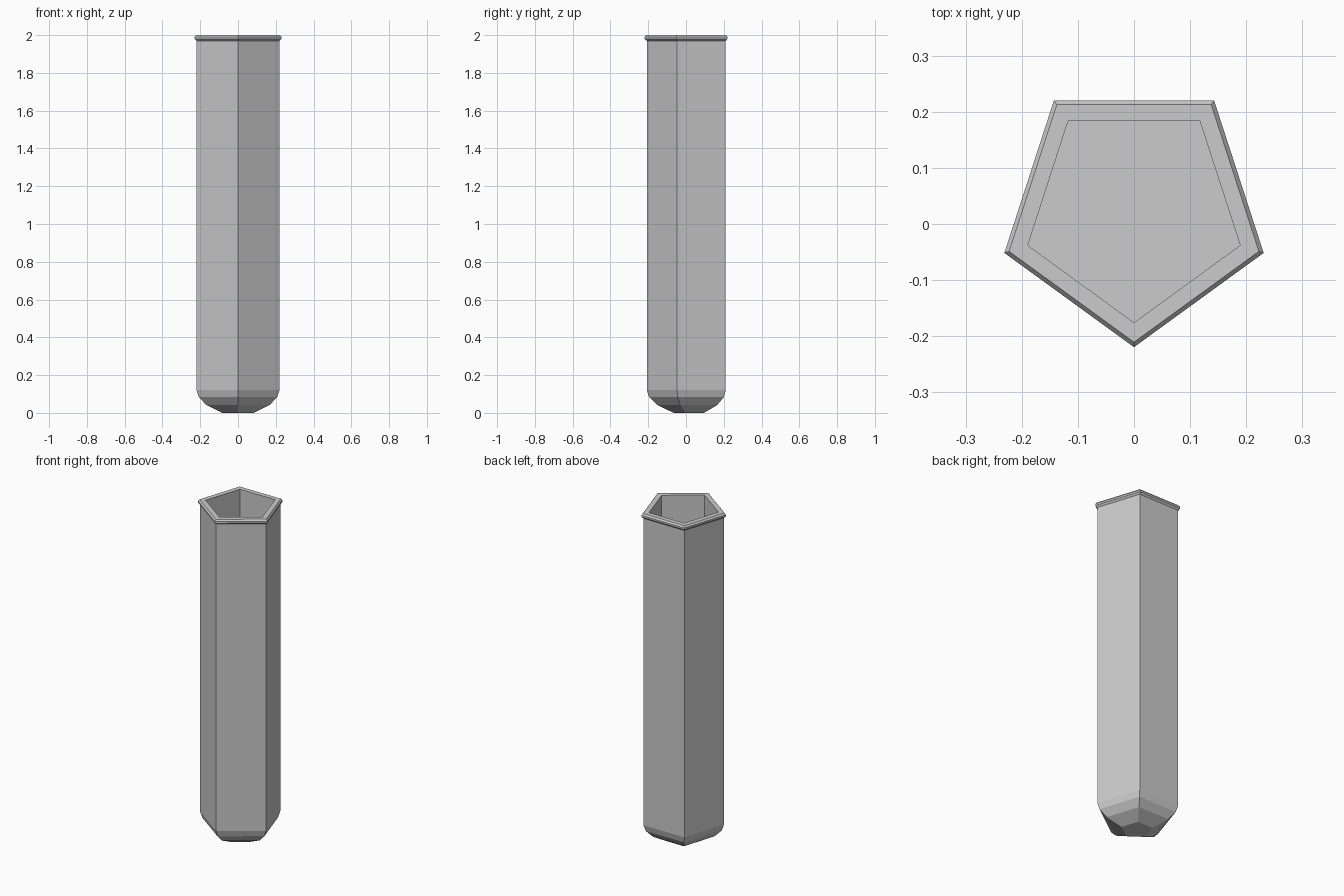
import bpy, bmesh, math

if "Cube" in bpy.data.objects:
    bpy.data.objects.remove(bpy.data.objects["Cube"])

SIDES = 5
CY = 0.0235  # pentagon centre, so the bounds are centred on y = 0


def lathe(name, profile, cap_start=True, cap_end=True):
    """Loft a five-sided shell through (corner radius, height) rings."""
    bm = bmesh.new()
    rings = []
    for r, z in profile:
        ring = []
        for k in range(SIDES):
            a = -math.pi / 2 + 2 * math.pi * k / SIDES
            ring.append(bm.verts.new((r * math.cos(a), CY + r * math.sin(a), z)))
        rings.append(ring)
    for lo, hi in zip(rings, rings[1:]):
        for k in range(SIDES):
            n = (k + 1) % SIDES
            bm.faces.new((lo[k], lo[n], hi[n], hi[k]))
    if cap_start:
        bm.faces.new(rings[0][::-1])
    if cap_end:
        bm.faces.new(rings[-1])
    bmesh.ops.recalc_face_normals(bm, faces=bm.faces)
    mesh = bpy.data.meshes.new(name)
    bm.to_mesh(mesh)
    bm.free()
    obj = bpy.data.objects.new(name, mesh)
    bpy.context.collection.objects.link(obj)
    return obj


# Rounded base, straight wall, flared lip, then down the inside to a flat floor
rounded_base = [(0.0885, 0.0), (0.176, 0.042), (0.218, 0.083), (0.231, 0.12)]
lip = [(0.231, 1.97), (0.243, 1.98), (0.243, 1.99), (0.234, 2.0)]
inside = [(0.199, 2.0), (0.199, 0.12)]
lathe("pentagonal_tube", rounded_base + lip + inside)
